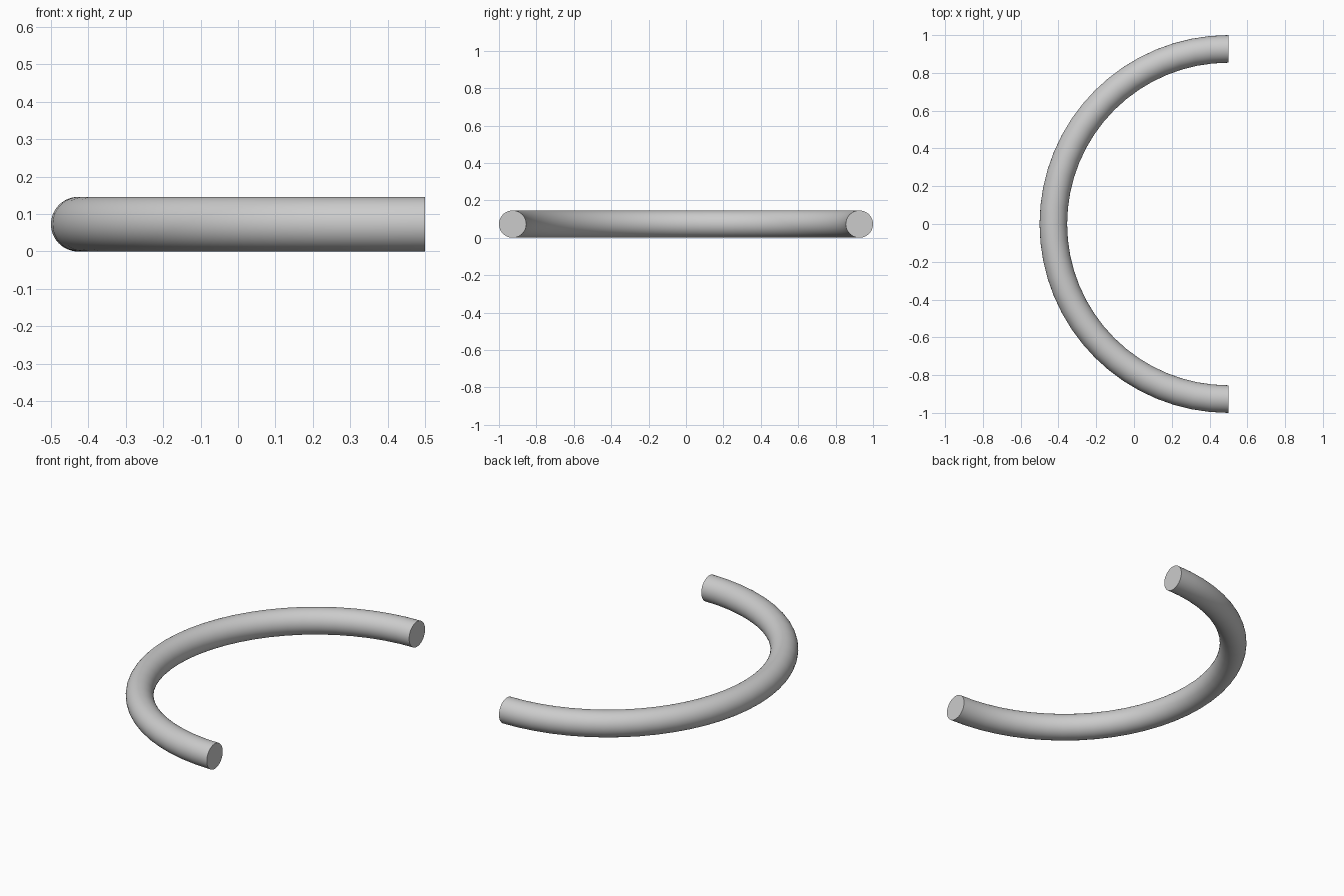
import bpy, bmesh, math
from mathutils import Matrix, Vector

if "Cube" in bpy.data.objects:
    bpy.data.objects.remove(bpy.data.objects["Cube"])

TUBE = 0.073          # tube radius
RING = 1.0 - TUBE     # centreline radius
SIDES, STEPS = 48, 32

bm = bmesh.new()

# Round cross-section at the front end, facing along x
place = Matrix.Translation((0.5, -RING, TUBE)) @ Matrix.Rotation(math.pi / 2, 4, 'Y')
bmesh.ops.create_circle(bm, cap_ends=False, segments=SIDES, radius=TUBE, matrix=place)

# Sweep it half a turn through -x to the back end
bmesh.ops.spin(bm, geom=bm.verts[:] + bm.edges[:], cent=Vector((0.5, 0, 0)),
               axis=Vector((0, 0, 1)), angle=-math.pi, steps=STEPS, use_duplicate=False)

# Flat end caps
bmesh.ops.holes_fill(bm, edges=[e for e in bm.edges if e.is_boundary], sides=0)
bmesh.ops.recalc_face_normals(bm, faces=bm.faces[:])

mesh = bpy.data.meshes.new("half_ring_tube")
bm.to_mesh(mesh)
bm.free()
obj = bpy.data.objects.new("half_ring_tube", mesh)
bpy.context.collection.objects.link(obj)

# Smooth tube, sharp rims
bpy.context.view_layer.objects.active = obj
obj.select_set(True)
bpy.ops.object.shade_smooth_by_angle(angle=math.radians(40))
